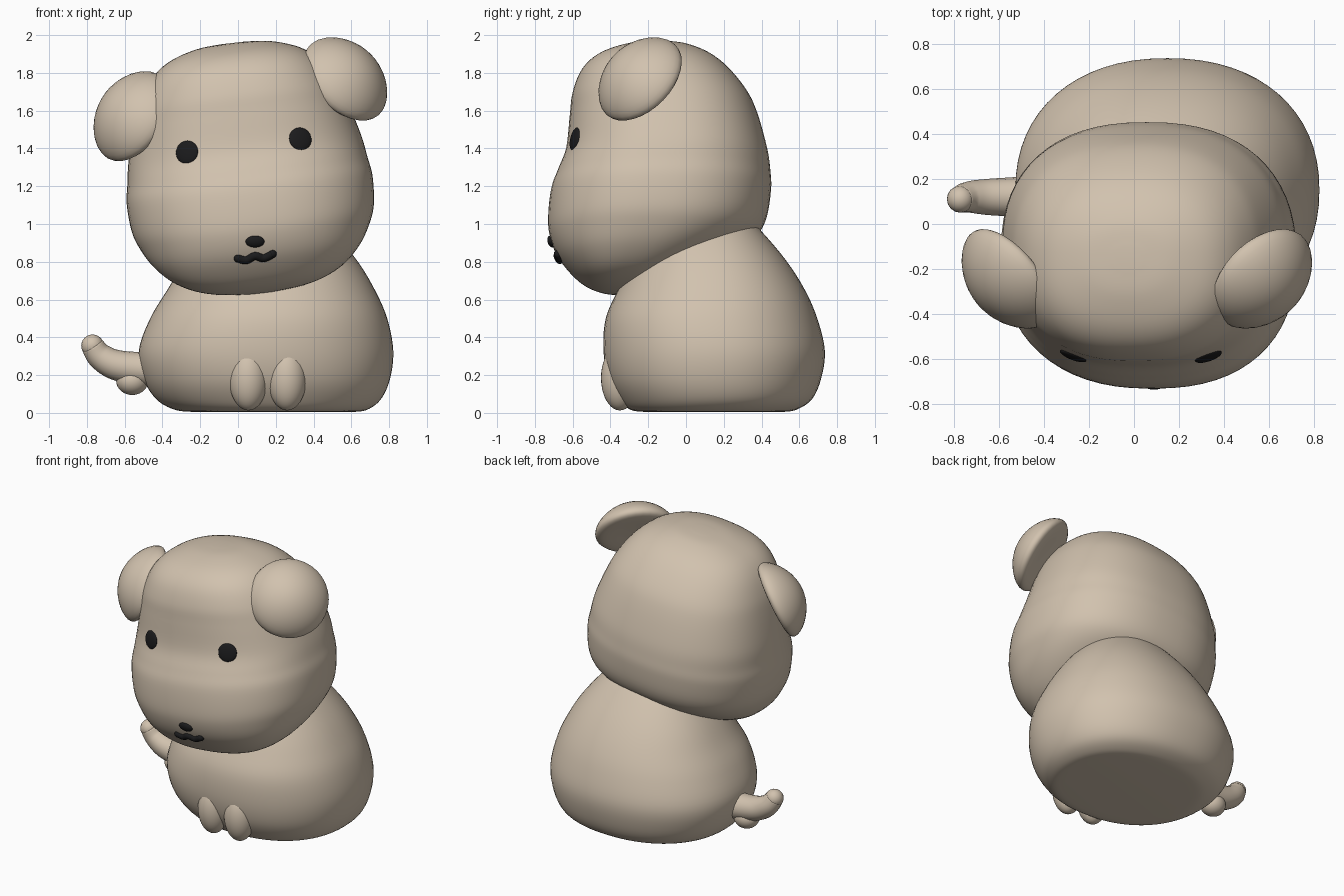
import bpy, bmesh, math
from mathutils import Vector, Matrix
from mathutils.bvhtree import BVHTree

if "Cube" in bpy.data.objects:
    bpy.data.objects.remove(bpy.data.objects["Cube"])


def material(name, rgb):
    m = bpy.data.materials.new(name)
    m.diffuse_color = (*rgb, 1)
    m.use_nodes = True
    m.node_tree.nodes["Principled BSDF"].inputs["Base Color"].default_value = m.diffuse_color
    return m


TAN = material("warm_tan", (0.64, 0.54, 0.425))
BLACK = material("soft_black", (0.011, 0.011, 0.012))


def finish(bm, name, mat):
    bmesh.ops.recalc_face_normals(bm, faces=bm.faces)
    me = bpy.data.meshes.new(name)
    bm.to_mesh(me)
    bm.free()
    me.materials.append(mat)
    for p in me.polygons:
        p.use_smooth = True
    ob = bpy.data.objects.new(name, me)
    bpy.context.collection.objects.link(ob)
    return ob


def spline(rows, steps=5):
    """Catmull-Rom resampling of a list of number tuples."""
    pts = [rows[0]] + list(rows) + [rows[-1]]
    out = []
    for a, b, c, d in zip(pts, pts[1:], pts[2:], pts[3:]):
        for i in range(steps):
            t = i / steps
            out.append([0.5 * (2*q + (r-p)*t + (2*p-5*q+4*r-s)*t*t + (3*q-p-3*r+s)*t**3)
                        for p, q, r, s in zip(a, b, c, d)])
    return out + [list(rows[-1])]


def skin(bm, rings):
    loops = [[bm.verts.new(v) for v in ring] for ring in rings]
    n = len(loops[0])
    for a, b in zip(loops, loops[1:]):
        for i in range(n):
            bm.faces.new((a[i], a[(i+1) % n], b[(i+1) % n], b[i]))
    bm.faces.new(loops[0][::-1])
    bm.faces.new(loops[-1])


def stack(name, rows, power, mat, matrix=Matrix(), n=64):
    """Rounded body from rows of z, xmin, xmax, ymin, ymax."""
    rings = []
    for z, x0, x1, y0, y1 in spline(rows):
        ring = []
        for i in range(n):
            a = 2 * math.pi * i / n
            c, s = math.cos(a), math.sin(a)
            u = math.copysign(abs(c) ** (2/power), c)
            v = math.copysign(abs(s) ** (2/power), s)
            ring.append(matrix @ Vector(((x0+x1)/2 + u*(x1-x0)/2, (y0+y1)/2 + v*(y1-y0)/2, z)))
        rings.append(ring)
    bm = bmesh.new()
    skin(bm, rings)
    return finish(bm, name, mat)


def blob(name, loc, radii, mat, normal=(0, 0, 1), cup=0, matrix=Matrix()):
    """Ellipsoid whose local z follows normal; cup bends the rim backwards."""
    bm = bmesh.new()
    bmesh.ops.create_uvsphere(bm, u_segments=32, v_segments=20, radius=1)
    for v in bm.verts:
        v.co.z -= cup / radii[2] * (v.co.x**2 + v.co.y**2 - 0.5)
    rot = Vector(normal).to_track_quat('Z', 'Y').to_matrix().to_4x4()
    bm.transform(matrix @ Matrix.Translation(loc) @ rot @ Matrix.Diagonal((*radii, 1)))
    return finish(bm, name, mat)


def tube(name, rows, mat, side, n=16):
    """Round-ended tube along x, y, z, radius rows; side is a fixed vector across the path."""
    pts = spline(rows, 6)
    rings = []
    side = Vector(side)
    P = [Vector(p[:3]) for p in pts]
    for i, p in enumerate(P):
        t = (P[min(i+1, len(P)-1)] - P[max(i-1, 0)]).normalized()
        w = t.cross(side).normalized()
        s = w.cross(t)
        rings.append([p + pts[i][3] * (math.cos(k*2*math.pi/n) * s + math.sin(k*2*math.pi/n) * w)
                      for k in range(n)])
    bm = bmesh.new()
    skin(bm, rings)
    for e in (0, -1):
        bmesh.ops.create_uvsphere(bm, u_segments=16, v_segments=12, radius=pts[e][3],
                                  matrix=Matrix.Translation(P[e]))
    return finish(bm, name, mat)


# Sitting body
stack("body", [
    (0.005, -0.22, 0.60, -0.20, 0.50), (0.015, -0.33, 0.68, -0.29, 0.58),
    (0.07, -0.43, 0.755, -0.35, 0.665), (0.18, -0.50, 0.805, -0.41, 0.715),
    (0.33, -0.525, 0.822, -0.437, 0.735), (0.50, -0.465, 0.79, -0.425, 0.695),
    (0.65, -0.375, 0.725, -0.36, 0.63), (0.80, -0.28, 0.635, -0.28, 0.535),
    (0.95, -0.16, 0.51, -0.20, 0.41), (1.08, 0.0, 0.36, -0.10, 0.28)], 2.2, TAN)

# Head, tilted sideways; rows are height, half width, front, back
TILT = Matrix.Translation((0.05, 0, 1.28)) @ Matrix.Rotation(-0.115, 4, 'Y')
rows = [(-0.65, 0.06, -0.38, -0.30), (-0.635, 0.22, -0.46, -0.22), (-0.60, 0.35, -0.54, -0.10),
        (-0.54, 0.46, -0.61, 0.03), (-0.45, 0.55, -0.68, 0.21), (-0.35, 0.61, -0.72, 0.36),
        (-0.25, 0.645, -0.73, 0.425), (-0.10, 0.655, -0.715, 0.45), (0.0, 0.64, -0.68, 0.447),
        (0.12, 0.62, -0.635, 0.43), (0.30, 0.57, -0.615, 0.38), (0.42, 0.525, -0.60, 0.325),
        (0.54, 0.45, -0.55, 0.23), (0.62, 0.35, -0.46, 0.13), (0.67, 0.20, -0.32, 0.01),
        (0.683, 0.06, -0.20, -0.10)]
head = stack("head", [(v, -w, w, f, b) for v, w, f, b in rows], 2.35, TAN, TILT)

# Drooping ears
for side, s, v in (("right", 1, 0.44), ("left", -1, 0.375)):
    blob(side + "_ear", (s*0.59, -0.26, v), (0.26, 0.26, 0.10), TAN,
         (s*1.1, -1, 0.88), 0.07, TILT)

# Front paws
for side, x in (("left", 0.055), ("right", 0.26)):
    blob(side + "_front_paw", (x, -0.35, 0.185), (0.103, 0.10, 0.172), TAN)

# Tail with a small bump beneath
tube("tail", [(-0.40, 0.12, 0.23, 0.10), (-0.53, 0.12, 0.235, 0.088), (-0.65, 0.12, 0.255, 0.08),
              (-0.73, 0.12, 0.30, 0.07), (-0.77, 0.11, 0.355, 0.06)], TAN, (0, 1, 0))
blob("tail_bump", (-0.56, 0.12, 0.17), (0.085, 0.08, 0.075), TAN)

# Face details, dropped onto the head surface
tree = BVHTree.FromPolygons([v.co for v in head.data.vertices],
                            [p.vertices for p in head.data.polygons])


def on_face(x, z):
    hit, normal, _, _ = tree.ray_cast(Vector((x, -3, z)), Vector((0, 1, 0)))
    return hit, normal


for side, x, z in (("left", -0.27, 1.38), ("right", 0.33, 1.45)):
    p, nrm = on_face(x, z)
    blob(side + "_eye", p, (0.062, 0.062, 0.016), BLACK, nrm)
p, nrm = on_face(0.09, 0.907)
blob("nose", p, (0.05, 0.032, 0.02), BLACK, nrm)
tube("mouth", [(*on_face(x, z)[0], 0.022) for x, z in
               ((0.0, 0.818), (0.045, 0.81), (0.09, 0.832), (0.135, 0.82), (0.183, 0.842))],
     BLACK, (0, 1, 0), 12)
